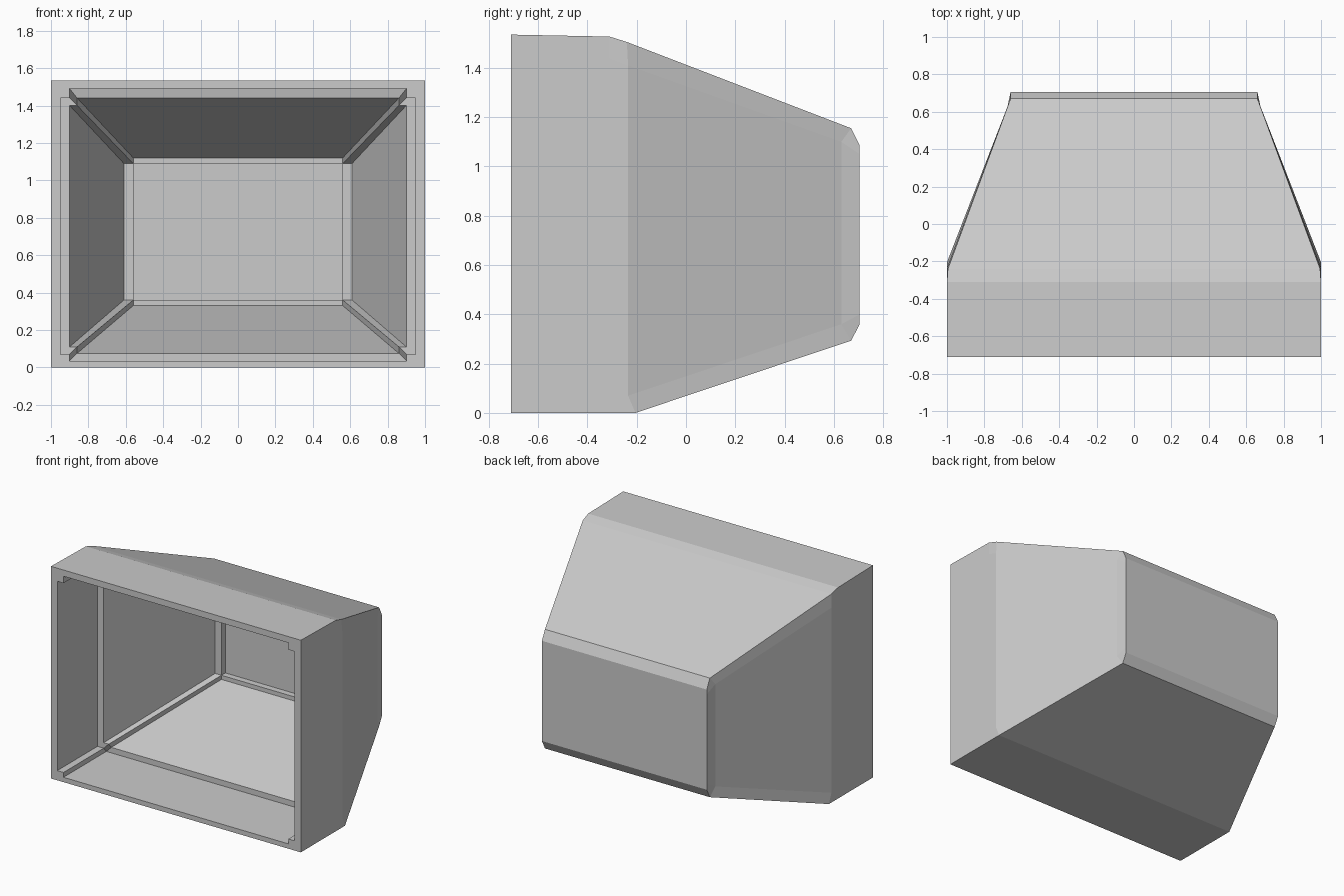
import bpy, bmesh

if "Cube" in bpy.data.objects:
    bpy.data.objects.remove(bpy.data.objects["Cube"])

bm = bmesh.new()


def ring(top, bottom):
    """Closed 12-point loop from three right-hand points at each of the top and bottom corners."""
    right = list(top) + list(reversed(bottom))
    left = [(-x, y, z) for x, y, z in reversed(right)]
    return [bm.verts.new(p) for p in right + left]


def notched(wide, narrow, z0, z0n, z1n, z1, y_side, y_top, y_bot):
    """Rectangular section whose four corners are stepped inward."""
    return ring([(narrow, y_top, z1), (narrow, y_side, z1n), (wide, y_side, z1n)],
                [(narrow, y_bot, z0), (narrow, y_side, z0n), (wide, y_side, z0n)])


rings = [
    # outer back panel and its chamfered rim
    ring([(.56, .705, 1.085), (.66, .705, 1.085), (.66, .705, 1.05)],
         [(.56, .705, .36), (.66, .705, .36), (.66, .705, .40)]),
    ring([(.56, .67, 1.155), (.66, .67, 1.155), (.676, .63, 1.10)],
         [(.56, .67, .293), (.66, .67, .293), (.676, .63, .36)]),
    # start of the taper, rounded at the top
    ring([(.9, -.24, 1.505), (.995, -.24, 1.505), (1, -.235, 1.41)],
         [(.9, -.205, 0), (1, -.205, 0), (1, -.235, .07)]),
    ring([(.9, -.31, 1.527), (1, -.31, 1.527), (1, -.31, 1.44)],
         [(.9, -.31, 0), (1, -.31, 0), (1, -.31, .07)]),
    # front rim
    ring([(.9, -.71, 1.535), (1, -.71, 1.535), (1, -.71, 1.44)],
         [(.9, -.71, 0), (1, -.71, 0), (1, -.71, .07)]),
    notched(.95, .9, .035, .07, 1.44, 1.49, -.71, -.71, -.71),
    # inner ledge where the taper begins
    notched(.95, .9, .035, .07, 1.44, 1.49, -.25, -.31, -.22),
    notched(.9, .86, .075, .11, 1.40, 1.44, -.25, -.30, -.22),
    # inner end of the taper
    notched(.61, .56, .33, .36, 1.09, 1.12, .61, .61, .61),
]

# skin the consecutive loops
for a, b in zip(rings, rings[1:]):
    for i in range(12):
        j = (i + 1) % 12
        bm.faces.new((a[i], a[j], b[j], b[i]))
bm.faces.new(rings[0])

# recess in the inside of the back wall
end = rings[-1]
inner = [end[i] for i in (1, 4, 7, 10)]
for i in (1, 4, 7, 10):
    # ledge between the stepped corners
    a, b, c, d = end[i], end[(i + 1) % 12], end[(i + 2) % 12], end[(i + 3) % 12]
    bm.faces.new((a, b, c, d))
deep = [bm.verts.new((v.co.x, .655, v.co.z)) for v in inner]
for i in range(4):
    j = (i + 1) % 4
    bm.faces.new((inner[i], inner[j], deep[j], deep[i]))
bm.faces.new(deep)

bmesh.ops.recalc_face_normals(bm, faces=bm.faces)
mesh = bpy.data.meshes.new("display_housing")
bm.to_mesh(mesh)
bm.free()
housing = bpy.data.objects.new("display_housing", mesh)
bpy.context.collection.objects.link(housing)
